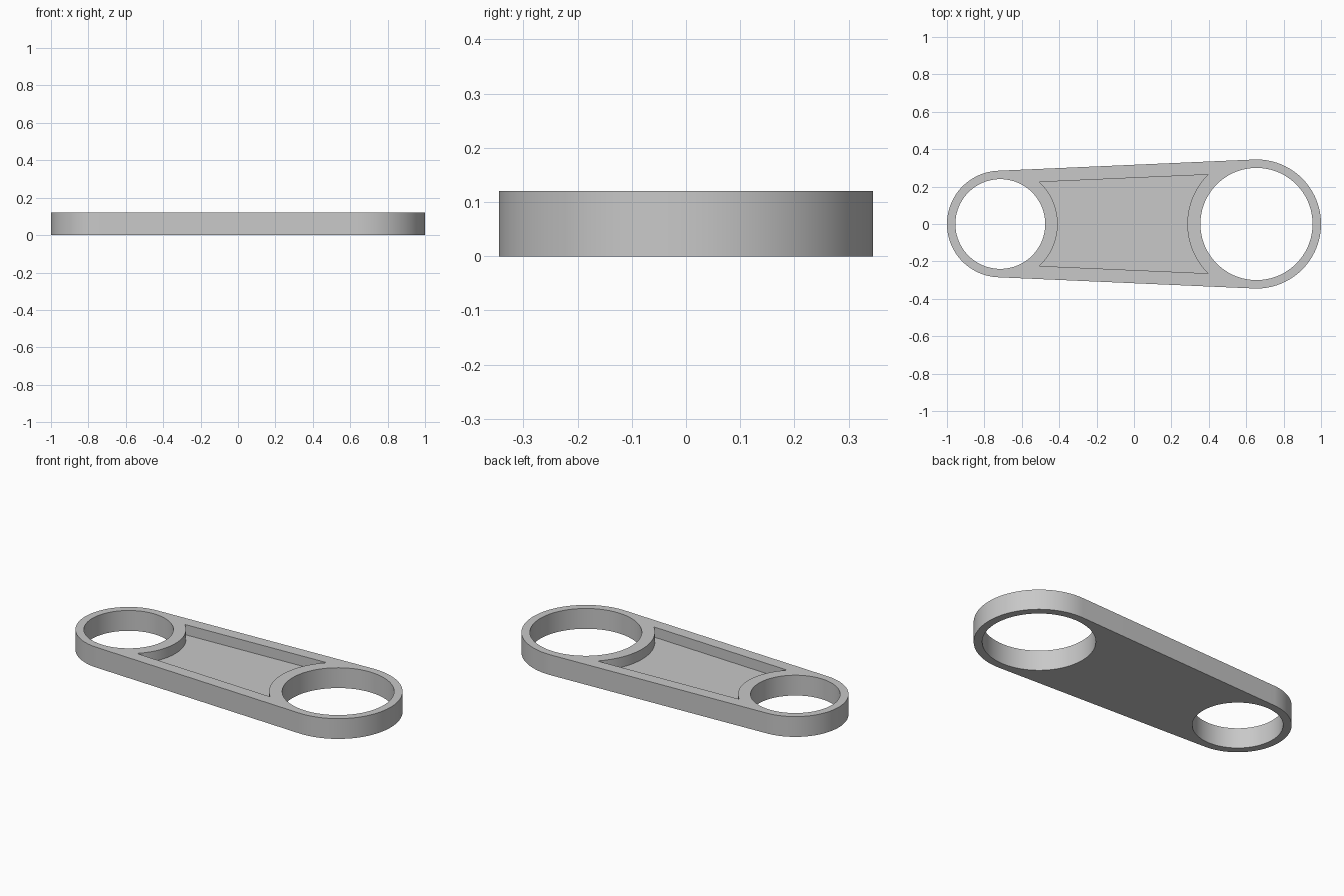
import bpy
import bmesh
from math import pi, sin, cos, asin, sqrt, atan2

cube = bpy.data.objects.get("Cube")
if cube:
    bpy.data.objects.remove(cube, do_unlink=True)

HEIGHT, FLOOR = 0.12, 0.06
SMALL_X, SMALL_R, SMALL_HOLE, SMALL_BOSS = -0.715, 0.285, 0.24, 0.307
LARGE_X, LARGE_R, LARGE_HOLE, LARGE_BOSS = 0.655, 0.345, 0.30, 0.37
BORDER = 0.07
TILT = asin((LARGE_R - SMALL_R) / (LARGE_X - SMALL_X))


def arc(cx, r, start, end, steps):
    return [(cx + r * cos(start + (end - start) * i / steps),
             r * sin(start + (end - start) * i / steps)) for i in range(steps + 1)]


def prism(name, outline, z0, z1):
    """Extrude a counter-clockwise outline from z0 to z1."""
    bm = bmesh.new()
    face = bm.faces.new([bm.verts.new((x, y, z0)) for x, y in outline])
    top = bmesh.ops.extrude_face_region(bm, geom=[face])["geom"]
    moved = [v for v in top if isinstance(v, bmesh.types.BMVert)]
    bmesh.ops.translate(bm, verts=moved, vec=(0, 0, z1 - z0))
    bmesh.ops.recalc_face_normals(bm, faces=bm.faces)
    mesh = bpy.data.meshes.new(name)
    bm.to_mesh(mesh)
    bm.free()
    obj = bpy.data.objects.new(name, mesh)
    bpy.context.collection.objects.link(obj)
    return obj


def pocket_angle(cx, boss, outer, side):
    """Angle on a boss circle where the pocket's straight edge meets it."""
    a = asin((outer - BORDER) / boss)
    # the edge normal leans by TILT away from the y axis
    return a + TILT if side > 0 else pi - a + TILT


# Link body: two round ends joined by tangent sides
side = pi / 2 + TILT
body = prism("link_plate",
             arc(LARGE_X, LARGE_R, -side, side, 64) +
             arc(SMALL_X, SMALL_R, side, 2 * pi - side, 64), 0, HEIGHT)

# Through holes and the sunken web between the two bosses
a = pocket_angle(SMALL_X, SMALL_BOSS, SMALL_R, 1)
b = pocket_angle(LARGE_X, LARGE_BOSS, LARGE_R, -1)
cutters = [
    prism("small_hole_cutter", arc(SMALL_X, SMALL_HOLE, 0, 2 * pi, 96)[:-1], -0.1, 0.3),
    prism("large_hole_cutter", arc(LARGE_X, LARGE_HOLE, 0, 2 * pi, 96)[:-1], -0.1, 0.3),
    prism("pocket_cutter", arc(SMALL_X, SMALL_BOSS, a, -a, 32) +
          arc(LARGE_X, LARGE_BOSS, 2 * pi - b, b, 32), FLOOR, 0.3),
]
for cutter in cutters:
    cutter.hide_render = True
    mod = body.modifiers.new(cutter.name, "BOOLEAN")
    mod.operation = "DIFFERENCE"
    mod.solver = "EXACT"
    mod.object = cutter

# Bake the cuts, then drop the cutters
graph = bpy.context.evaluated_depsgraph_get()
result = bpy.data.meshes.new_from_object(body.evaluated_get(graph))
body.modifiers.clear()
body.data = result
result.name = "link_plate"
for cutter in cutters:
    bpy.data.objects.remove(cutter, do_unlink=True)

# Plain grey finish
grey = bpy.data.materials.new("light_grey")
grey.use_nodes = True
colour = (0.58, 0.58, 0.58, 1)
grey.diffuse_color = colour
grey.node_tree.nodes["Principled BSDF"].inputs["Base Color"].default_value = colour
body.data.materials.clear()
body.data.materials.append(grey)

bpy.ops.object.select_all(action="DESELECT")
body.select_set(True)
bpy.context.view_layer.objects.active = body
bpy.ops.object.shade_smooth_by_angle(angle=pi / 6)
